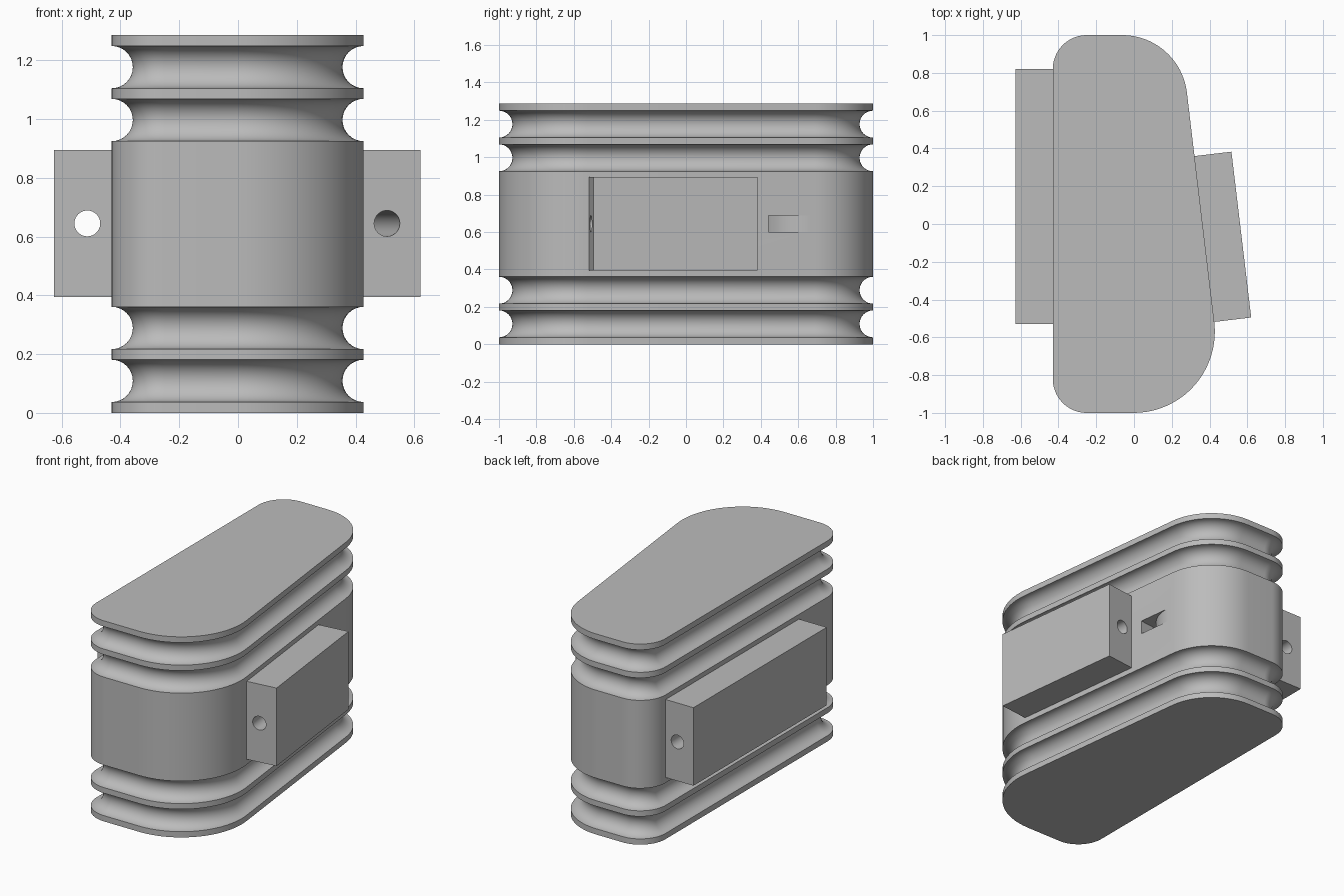
import bpy, bmesh
from math import radians, sin, cos, pi, sqrt, atan2
from mathutils import Vector

cube = bpy.data.objects.get("Cube")
if cube:
    bpy.data.objects.remove(cube, do_unlink=True)

grey = bpy.data.materials.new("plain grey")
grey.use_nodes = True
grey.diffuse_color = (0.5, 0.5, 0.5, 1)
grey.node_tree.nodes["Principled BSDF"].inputs["Base Color"].default_value = (0.5, 0.5, 0.5, 1)

# Slanted right wall: outward normal, direction towards the back, distance from origin
TILT = radians(6.8)
NORMAL = Vector((cos(TILT), sin(TILT)))
ALONG = Vector((-sin(TILT), cos(TILT)))
WALL = 0.3605
LEFT = -0.43
HOLE_Z = 0.645


def loft(name, rings):
    """Closed solid through a list of equal-length rings."""
    bm = bmesh.new()
    loops = [[bm.verts.new(p) for p in ring] for ring in rings]
    count = len(loops[0])
    for low, high in zip(loops, loops[1:]):
        for i in range(count):
            j = (i + 1) % count
            bm.faces.new((low[i], low[j], high[j], high[i]))
    bm.faces.new(loops[0][::-1])
    bm.faces.new(loops[-1])
    bmesh.ops.recalc_face_normals(bm, faces=bm.faces)
    mesh = bpy.data.meshes.new(name)
    bm.to_mesh(mesh)
    bm.free()
    obj = bpy.data.objects.new(name, mesh)
    bpy.context.collection.objects.link(obj)
    mesh.materials.append(grey)
    return obj


def prism(name, outline, z0, z1):
    return loft(name, [[(p[0], p[1], z) for p in outline] for z in (z0, z1)])


def select(obj):
    bpy.ops.object.select_all(action="DESELECT")
    obj.select_set(True)
    bpy.context.view_layer.objects.active = obj


def carve(obj, cutter):
    cutter.hide_render = True
    select(obj)
    mod = obj.modifiers.new("cut", "BOOLEAN")
    mod.operation, mod.solver, mod.object = "DIFFERENCE", "EXACT", cutter
    bpy.ops.object.modifier_apply(modifier=mod.name)
    bpy.data.objects.remove(cutter, do_unlink=True)


def smooth(obj):
    select(obj)
    bpy.ops.object.shade_smooth_by_angle(angle=radians(30))


# Body outline: four rounded corners, two of them tangent to the slanted wall
def corner_x(radius, side):
    return (WALL - radius - side * (1 - radius) * NORMAL.y) / NORMAL.x


FRONT_R, BACK_R, SMALL_R = 0.43, 0.345, 0.18
CORNERS = [
    (corner_x(FRONT_R, -1), FRONT_R - 1, FRONT_R, -pi / 2, TILT),
    (corner_x(BACK_R, 1), 1 - BACK_R, BACK_R, TILT, pi / 2),
    (LEFT + SMALL_R, 1 - SMALL_R, SMALL_R, pi / 2, pi),
    (LEFT + SMALL_R, SMALL_R - 1, SMALL_R, pi, 3 * pi / 2),
]


def body_ring(inset, z, steps=20):
    ring = []
    for cx, cy, r, a0, a1 in CORNERS:
        for i in range(steps + 1):
            a = a0 + (a1 - a0) * i / steps
            ring.append((cx + (r - inset) * cos(a), cy + (r - inset) * sin(a), z))
    return ring


# Body with four half-round grooves
HEIGHT, GROOVE_R, GROOVE_STEPS = 1.286, 0.072, 16
profile = [(0, 0)]
for zc in (0.109, 0.289, HEIGHT - 0.289, HEIGHT - 0.109):
    for i in range(GROOVE_STEPS + 1):
        a = pi * i / GROOVE_STEPS
        profile.append((GROOVE_R * sin(a), zc - GROOVE_R * cos(a)))
profile.append((0, HEIGHT))
body = loft("grooved_body", [body_ring(inset, z) for inset, z in profile])

# Curved cable slot that runs out of the slanted wall behind the right block
SLOT_END, SLOT_R, SLOT_START = 0.625, 0.24, 0.40
slot = [NORMAL * (WALL + 0.05) + ALONG * s for s in (SLOT_START, SLOT_END)]
for i in range(15):
    s = SLOT_END + (SLOT_START - SLOT_END) * i / 14
    depth = SLOT_R - sqrt(SLOT_R ** 2 - (SLOT_END - s) ** 2)
    slot.append(NORMAL * (WALL - depth) + ALONG * s)
carve(body, prism("slot_cutter", slot, HOLE_Z - 0.044, HOLE_Z + 0.044))
smooth(body)


# Side blocks, each bored lengthwise
def side_block(name, base, out, along, start, end):
    thick, bore, offset = 0.197, 0.044, 0.083
    outline = [base + along * start, base + out * thick + along * start,
               base + out * thick + along * end, base + along * end]
    block = prism(name, outline, 0.395, 0.895)
    rings = []
    for s in (start - 0.1, end + 0.1):
        ring = []
        for i in range(40):
            a = 2 * pi * i / 40
            p = base + out * (offset + bore * cos(a)) + along * s
            ring.append((p.x, p.y, HOLE_Z + bore * sin(a)))
        rings.append(ring)
    carve(block, loft("bore_cutter", rings))
    smooth(block)


side_block("left_block", NORMAL * WALL, NORMAL, ALONG, -0.565, 0.319)
side_block("right_block", Vector((LEFT, 0)), Vector((-1, 0)), Vector((0, 1)), -0.53, 0.82)
